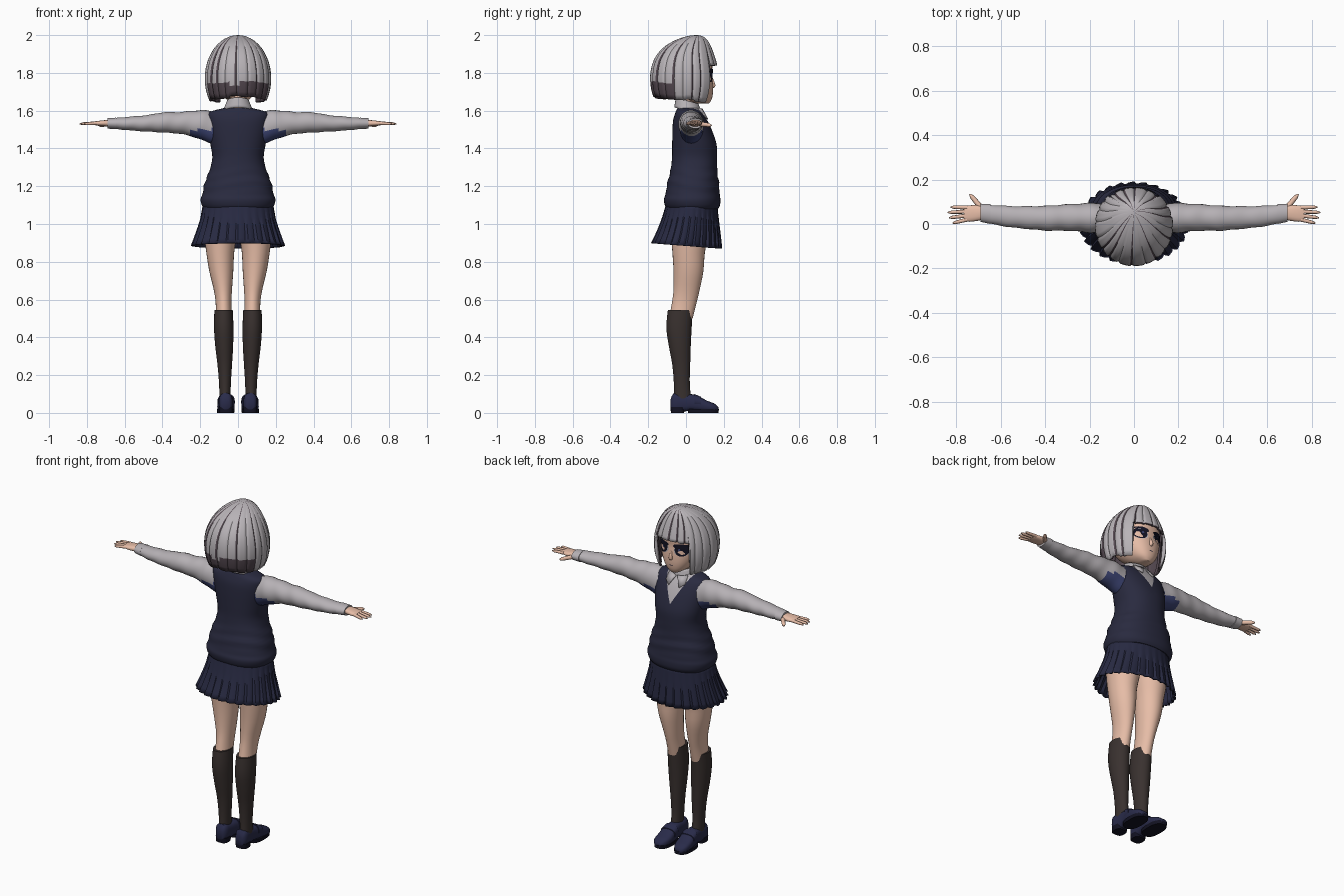
import bpy, bmesh, math, random
from mathutils import Vector
from mathutils.bvhtree import BVHTree

random.seed(4)
if "Cube" in bpy.data.objects:
    bpy.data.objects.remove(bpy.data.objects["Cube"])


def material(name, r, g, b):
    lin = [((c / 255 + 0.055) / 1.055) ** 2.4 for c in (r, g, b)] + [1]
    m = bpy.data.materials.new(name)
    m.use_nodes = True
    m.diffuse_color = lin
    m.node_tree.nodes["Principled BSDF"].inputs["Base Color"].default_value = lin
    return m


HAIR = material("silver hair", 184, 179, 183)
SHADE = material("dark mauve hair", 84, 72, 80)
SKIN = material("skin", 232, 190, 168)
SHIRT = material("pale shirt", 182, 177, 181)
BLUE = material("blue underarm", 62, 70, 118)
VEST = material("navy vest", 41, 42, 63)
SKIRT = material("navy skirt", 39, 41, 65)
SOCK = material("charcoal sock", 57, 49, 47)
SHOE = material("navy leather", 41, 43, 74)
DARK = material("near black", 18, 18, 34)


def finish(name, bm, mats, mirror=False, thick=0, angle=50):
    """Turn a bmesh into a shaded object with optional mirror and thickness."""
    bmesh.ops.recalc_face_normals(bm, faces=bm.faces)
    me = bpy.data.meshes.new(name)
    bm.to_mesh(me)
    bm.free()
    ob = bpy.data.objects.new(name, me)
    bpy.context.collection.objects.link(ob)
    for m in mats:
        me.materials.append(m)
    if thick:
        s = ob.modifiers.new("thickness", 'SOLIDIFY')
        s.thickness, s.offset = thick, -1
        s.material_offset = s.material_offset_rim = len(mats) - 1
    if mirror:
        ob.modifiers.new("mirror", 'MIRROR')
    bpy.ops.object.select_all(action='DESELECT')
    ob.select_set(True)
    bpy.context.view_layer.objects.active = ob
    bpy.ops.object.shade_smooth_by_angle(angle=math.radians(angle))
    return ob


def refine(rows, k):
    """Catmull-Rom interpolation between section rows."""
    out = []
    for i in range(len(rows) - 1):
        quad = [rows[min(max(i + j, 0), len(rows) - 1)] for j in (-1, 0, 1, 2)]
        for t in (j / k for j in range(k)):
            out.append([(2*b + (c-a)*t + (2*a-5*b+4*c-d)*t*t + (3*b-a-3*c+d)*t**3) / 2
                        for a, b, c, d in zip(*quad)])
    return out + [rows[-1]]


def loft(rows, axis='z', n=28, k=3, power=2.0, cap=True, wave=None, tilt=0):
    """Skin oval sections; each row is position, then min/max of the two cross axes."""
    bm = bmesh.new()
    rings = []
    for p, a0, a1, b0, b1 in refine(rows, k):
        ring = []
        for i in range(n):
            th = math.tau * i / n
            c, s = math.cos(th), math.sin(th)
            f = wave(i, th, p) if wave else 1
            a = (a0+a1)/2 + (a1-a0)/2 * f * math.copysign(abs(c) ** (2/power), c)
            b = (b0+b1)/2 + (b1-b0)/2 * f * math.copysign(abs(s) ** (2/power), s)
            co = {'z': (a, b, p + tilt*b), 'x': (p, a, b), 'y': (a, p, b)}[axis]
            ring.append(bm.verts.new(co))
        rings.append(ring)
    for r, q in zip(rings, rings[1:]):
        for i in range(n):
            j = (i + 1) % n
            bm.faces.new((r[i], r[j], q[j], q[i]))
    if cap:
        bm.faces.new(rings[0])
        bm.faces.new(rings[-1])
    return bm


# Legs, socks and shoes
finish("legs", loft([
    (1.06, 0, .18, -.08, .13), (.95, .005, .18, -.08, .12), (.85, .02, .168, -.072, .1),
    (.75, .025, .152, -.066, .092), (.65, .032, .128, -.066, .072),
    (.58, .035, .118, -.075, .055), (.5, .033, .118, -.09, .035)]), [SKIN], True)
finish("socks", loft([
    (.545, .028, .125, -.096, .036), (.45, .024, .127, -.104, .03), (.35, .026, .12, -.09, .025),
    (.25, .032, .108, -.072, .022), (.15, .038, .1, -.064, .02), (.06, .04, .098, -.065, .03)]),
    [SOCK], True)
finish("shoes", loft([
    (-.082, .045, .085, .02, .07), (-.065, .03, .1, .005, .105), (-.02, .028, .1, .005, .1),
    (.02, .025, .1, .012, .1), (.06, .02, .106, .008, .092), (.11, .018, .11, .005, .065),
    (.15, .028, .105, .005, .05), (.172, .05, .085, .008, .03)], 'y', 20, 2, 2.8), [SHOE], True)
finish("shoe_straps", loft([(.045, .019, .106, .03, .1), (.08, .016, .11, .03, .085)],
                           'y', 20, 1, 2.8), [SHOE], True)
finish("shoe_soles", loft([
    (0, .02, .11, .01, .172), (.02, .018, .112, .01, .174)], n=24, k=1, power=2.6), [DARK], True)
finish("shoe_heels", loft([
    (0, .03, .1, -.08, -.01), (.03, .028, .102, -.082, -.005)], n=20, k=1, power=3), [DARK], True)

# Pleated skirt
PLEAT = (1, .985, .97, .93)
finish("skirt", loft([
    (1.12, -.185, .185, -.1, .165), (1.03, -.2, .2, -.125, .175), (.95, -.226, .226, -.155, .185),
    (.885, -.25, .25, -.185, .192)], n=112, k=2, cap=False, tilt=-.08,
    wave=lambda i, th, z: 1 + (PLEAT[i % 4] - 1) * (1.12 - z) * 4.2), [SKIRT], thick=.005, angle=25)

# Knitted vest with soft folds at the waist and a neckline cut in the front
def folds(i, th, z):
    w = max(0, 1 - abs(z - 1.24) / .1)
    return 1 + .022 * w * math.sin(z * 105 + 2 * math.sin(2 * th + .6))

bm = loft([
    (1.08, -.178, .178, -.1, .17), (1.1, -.192, .192, -.112, .18), (1.13, -.198, .198, -.117, .182),
    (1.16, -.188, .188, -.108, .178), (1.22, -.176, .176, -.098, .174),
    (1.28, -.152, .152, -.083, .166), (1.35, -.136, .136, -.074, .165),
    (1.42, -.146, .146, -.073, .162), (1.49, -.157, .157, -.072, .14),
    (1.55, -.163, .163, -.068, .112), (1.59, -.155, .155, -.056, .085),
    (1.615, -.07, .07, -.045, .065)], n=56, k=4, power=2.25, wave=folds)
for side in (-1, 1):
    front = [f for f in bm.faces if f.calc_center_median().y > .02 and f.calc_center_median().z > 1.4]
    geom = set(front) | {e for f in front for e in f.edges} | {v for f in front for v in f.verts}
    bmesh.ops.bisect_plane(bm, geom=list(geom), plane_co=(0, 0, 1.46), plane_no=(side, 0, -.52))
for f in bm.faces:
    c = f.calc_center_median()
    f.material_index = int(c.y > .02 and abs(c.x) < (c.z - 1.46) * .52)
finish("vest", bm, [VEST, SHIRT])

# Shirt sleeves with gentle wrinkles, blue under the armpit
bm = loft([
    (.12, -.03, .09, 1.42, 1.595), (.18, -.04, .095, 1.44, 1.602), (.24, -.035, .092, 1.462, 1.6),
    (.31, -.03, .088, 1.478, 1.592), (.39, -.03, .082, 1.484, 1.592), (.47, -.023, .08, 1.489, 1.578),
    (.55, -.015, .08, 1.494, 1.57), (.62, -.004, .084, 1.5, 1.564), (.685, .012, .086, 1.508, 1.557)],
    'x', 24, 5, wave=lambda i, th, x: 1 + .025 * math.sin(x * 68 + 2 * math.sin(th)))
for f in bm.faces:
    c = f.calc_center_median()
    f.material_index = int(c.x < .25 and c.z < 1.5)
finish("sleeves", bm, [SHIRT, BLUE], True)
finish("cuffs", loft([(.645, .0, .09, 1.502, 1.563), (.69, .01, .09, 1.505, 1.56)],
                     'x', 24, 1), [SHIRT], True)

# Hands: palm, four fingers and a thumb
bm = loft([(.66, .025, .075, 1.515, 1.552), (.7, .015, .084, 1.517, 1.55),
           (.74, .01, .084, 1.52, 1.546), (.765, .014, .078, 1.525, 1.542)], 'x', 16, 2, 2.5)

def finger(p, q, r):
    p, q = Vector(p), Vector(q)
    for a, b, r0, r1 in ((0, .8, r, r * .8), (.8, 1, r * .8, r * .3)):
        d = (q - p) * (b - a)
        m = d.to_track_quat('Z', 'Y').to_matrix().to_4x4()
        m.translation = p + (q - p) * (a + b) / 2
        bmesh.ops.create_cone(bm, cap_ends=True, segments=8, radius1=r0, radius2=r1,
                              depth=d.length, matrix=m)

for i, tip in enumerate((.815, .832, .838, .825)):
    finger((.75, .02 + .018 * i, 1.534), (tip, .004 + .024 * i, 1.53), .0095)
finger((.685, .07, 1.53), (.738, .134, 1.522), .013)
finish("hands", bm, [SKIN], True)

# Neck and shirt collar
finish("neck", loft([(1.57, -.055, .055, -.045, .05), (1.63, -.045, .045, -.042, .045),
                     (1.7, -.045, .045, -.04, .06)]), [SKIN])
finish("collar", loft([(1.6, -.08, .08, -.062, .082), (1.63, -.068, .068, -.058, .075),
                       (1.655, -.058, .058, -.053, .066)], k=2, cap=False, tilt=-.28),
       [SHIRT], thick=.008)
bm = bmesh.new()
bm.faces.new([bm.verts.new(c) for c in
              ((.004, .088, 1.61), (.06, .068, 1.615), (.062, .1, 1.575), (.035, .118, 1.555))])
finish("collar_points", bm, [SHIRT], True, .006)

# Head with a small nose
head = finish("head", loft([
    (1.638, -.022, .022, .06, .122), (1.66, -.06, .06, -.01, .136), (1.7, -.092, .092, -.07, .143),
    (1.75, -.114, .114, -.11, .142), (1.8, -.124, .124, -.13, .137), (1.85, -.124, .124, -.13, .139),
    (1.9, -.108, .108, -.11, .12), (1.94, -.06, .06, -.06, .07)], n=40, power=2.3), [SKIN])
finish("nose", loft([(1.72, -.008, .008, .13, .145), (1.733, -.011, .011, .13, .157),
                     (1.775, -.004, .004, .13, .141)], n=10, k=2), [SKIN])
tree = BVHTree.FromPolygons([v.co for v in head.data.vertices],
                            [p.vertices for p in head.data.polygons])


def face_plate(name, x, z, w, h, lift, mat, mirror=True):
    """Thin oval patch laid on the front of the head."""
    bm = bmesh.new()
    bmesh.ops.create_circle(bm, cap_ends=True, segments=24, radius=1)
    bmesh.ops.inset_region(bm, faces=bm.faces[:], thickness=.4)
    bmesh.ops.inset_region(bm, faces=[f for f in bm.faces if len(f.verts) > 4], thickness=.4)
    for v in bm.verts:
        px, pz = x + v.co.x * w, z + v.co.y * h
        hit = tree.ray_cast(Vector((px, 1, pz)), Vector((0, -1, 0)))[0]
        v.co = (px, hit.y + lift, pz)
    finish(name, bm, [mat], mirror)

face_plate("eye_whites", .06, 1.782, .043, .03, .002, SHIRT)
face_plate("irises", .06, 1.787, .036, .035, .004, DARK)
face_plate("lashes", .062, 1.808, .047, .016, .006, DARK)
face_plate("eye_glints", .051, 1.79, .006, .007, .008, BLUE)
face_plate("mouth", 0, 1.69, .014, .003, .002, SHADE, False)

# Bobbed hair: a dome whose hem rises into a fringe over the face, grooved into strands
SEG, RINGS = 120, 16
grooves = {i + random.choice((0, 1, 2)) for i in range(0, SEG, 6)}
dark_grooves = set(random.sample(sorted(grooves), 11))
jag = [random.uniform(-.03, .03) for _ in range(SEG // 6 + 1)]
bm = bmesh.new()
columns = []
for i in range(SEG):
    th = math.tau * i / SEG                       # zero points at the face
    off = abs((math.degrees(th) + 180) % 360 - 180)
    hem = 1.25 if off < 41 else 2.14 - .14 * (off - 41) / 139
    hem += jag[i // 6]
    dent = .965 if i in grooves else 1
    col = []
    for j in range(1, RINGS + 1):
        phi = hem * j / RINGS
        r = math.sin(phi) * (1 + (dent - 1) * min(1, j / 4))
        y = -.008 + .182 * r * math.cos(th) + .06 * max(0, math.cos(phi)) ** 4
        col.append(bm.verts.new((.176 * r * math.sin(th), y, 1.77 + .23 * math.cos(phi))))
    columns.append(col)
crown = bm.verts.new((0, .052, 2))
for i, col in enumerate(columns):
    nxt = columns[(i + 1) % SEG]
    new = [bm.faces.new((crown, col[0], nxt[0]))]
    new += [bm.faces.new((col[j], col[j+1], nxt[j+1], nxt[j])) for j in range(RINGS - 1)]
    for f in new:
        c = f.calc_center_median()
        f.material_index = int(i in dark_grooves or (c.z < 1.745 and c.y < -.07))
finish("hair", bm, [HAIR, SHADE], thick=.012, angle=40)
